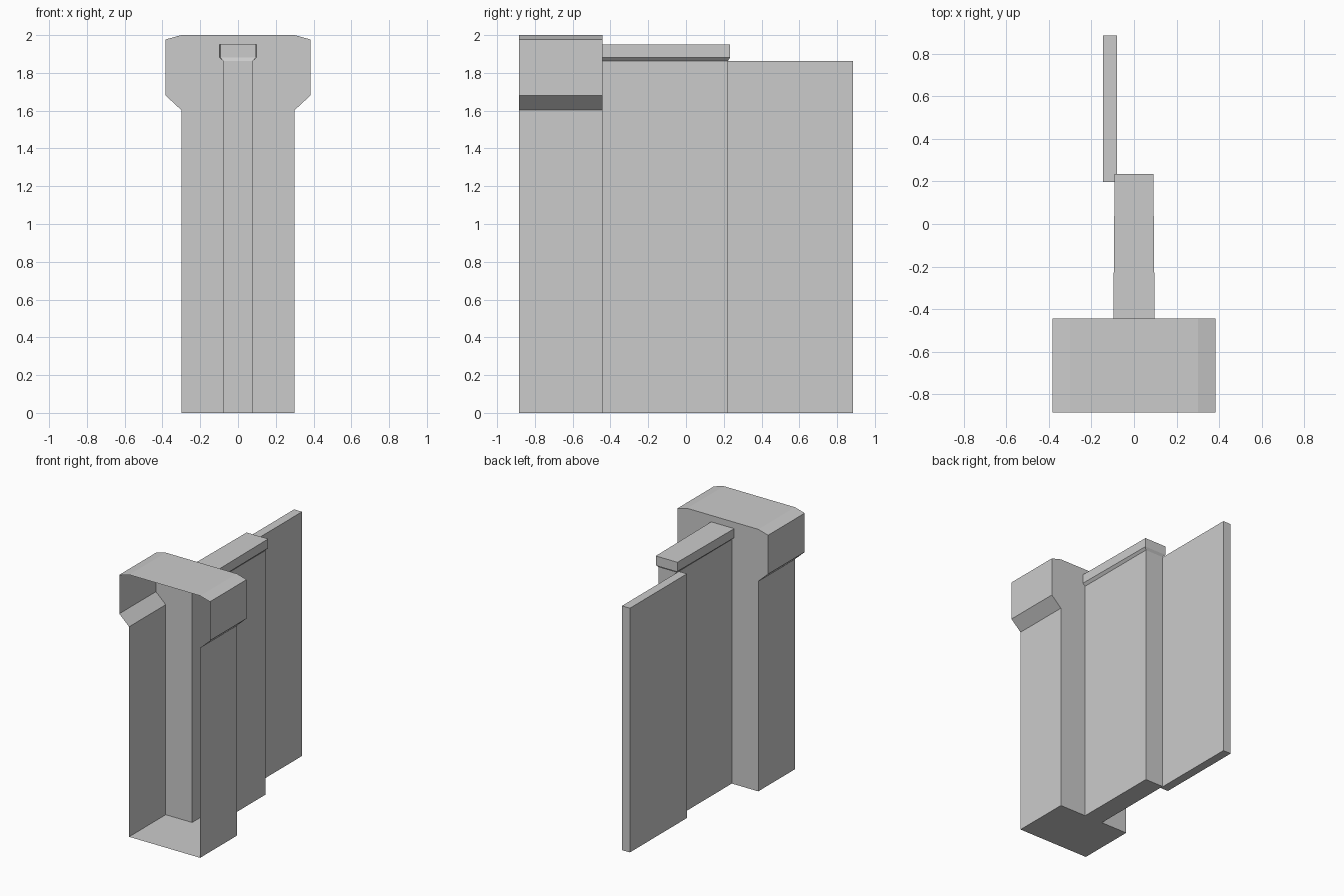
import bpy, bmesh

if "Cube" in bpy.data.objects:
    bpy.data.objects.remove(bpy.data.objects["Cube"])

FRONT, JOIN, REAR = -0.885, -0.443, 0.885


def make_object(name, verts, faces, flip_check):
    bm = bmesh.new()
    vs = [bm.verts.new(v) for v in verts]
    for f in faces:
        bm.faces.new([vs[i] for i in f])
    bmesh.ops.recalc_face_normals(bm, faces=bm.faces)
    # the shells are open at one end, so check one known outward direction
    bm.faces.ensure_lookup_table()
    bm.normal_update()
    axis, sign = flip_check
    if bm.faces[0].normal[axis] * sign < 0:
        bmesh.ops.reverse_faces(bm, faces=bm.faces)
    me = bpy.data.meshes.new(name)
    bm.to_mesh(me)
    bm.free()
    ob = bpy.data.objects.new(name, me)
    bpy.context.collection.objects.link(ob)
    return ob


def mirrored(half):
    return half + [(-x, z) for x, z in reversed(half)]


# hollow pillar with flared head: open front, back wall cut out where the wall joins
outline = mirrored([(0.30, 0), (0.30, 1.603), (0.383, 1.68), (0.383, 1.977), (0.30, 2.0)])
opening = mirrored([(0.077, 0), (0.077, 1.864), (0.097, 1.882), (0.097, 1.951)])
n, m = len(outline), len(opening)
verts = [(x, FRONT, z) for x, z in outline]
verts += [(x, JOIN, z) for x, z in outline]
verts += [(x, JOIN, z) for x, z in opening]
back = list(range(n, 2 * n)) + list(range(2 * n + m - 1, 2 * n - 1, -1))
faces = [back]
faces += [(i, i + 1, n + i + 1, n + i) for i in range(n - 1)]
faces.append((0, n - 1, 2 * n - 1, 2 * n + m - 1, 2 * n, n))
make_object("pillar", verts, faces, (1, 1))

# hollow wall with flared coping, open towards the pillar
# each ring: half width at pillar, half width at end, end y, z
rings = [(0.077, 0.077, 0.222, 0), (0.077, 0.077, 0.222, 1.864),
         (0.097, 0.091, 0.234, 1.882), (0.097, 0.091, 0.234, 1.951)]
verts, faces = [], [(0, 1, 2, 3)]
for a, b, y, z in rings:
    verts += [(a, JOIN, z), (b, y, z), (-b, y, z), (-a, JOIN, z)]
for r in range(len(rings) - 1):
    for k in range(3):
        i = 4 * r + k
        faces.append((i, i + 1, i + 5, i + 4))
faces.append((12, 13, 14, 15))
make_object("wall_with_coping", verts, faces, (2, -1))

# thin offset panel
bpy.ops.mesh.primitive_cube_add(size=1, location=(-0.1125, (0.197 + REAR) / 2, 0.932))
panel = bpy.context.object
panel.name = "thin_panel"
panel.scale = (0.067, REAR - 0.197, 1.864)
